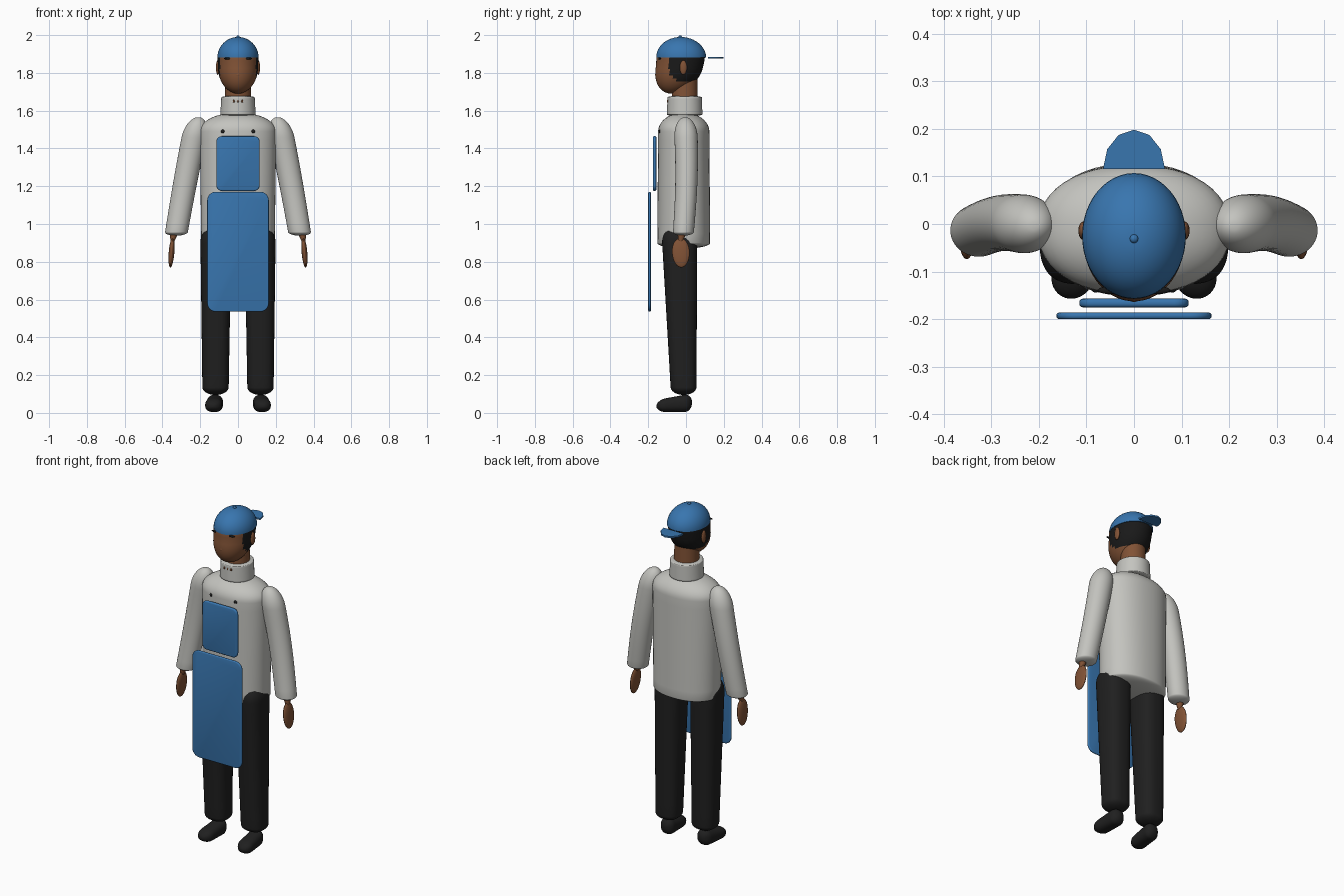
import bpy, bmesh, math
from mathutils import Vector

cube = bpy.data.objects.get("Cube")
if cube:
    bpy.data.objects.remove(cube, do_unlink=True)


def material(name, red, green, blue):
    mat = bpy.data.materials.new(name)
    mat.use_nodes = True
    mat.diffuse_color = (red, green, blue, 1)
    shader = next(node for node in mat.node_tree.nodes if node.type == 'BSDF_PRINCIPLED')
    shader.inputs["Base Color"].default_value = (red, green, blue, 1)
    return mat


SHIRT = material("light_grey_cloth", 0.55, 0.55, 0.52)
BLUE = material("blue_cloth", 0.04, 0.18, 0.43)
BLACK = material("black_cloth", 0.014, 0.014, 0.014)
SKIN = material("brown_skin", 0.22, 0.085, 0.036)
HAIR = material("black_hair", 0.01, 0.01, 0.01)
WHITE = material("eye_white", 0.6, 0.57, 0.52)
LIP = material("dark_lip", 0.07, 0.025, 0.018)


def finish(name, bm, *mats, rule=None):
    """Turn the mesh into a smooth object, coloured by an optional face rule."""
    bmesh.ops.recalc_face_normals(bm, faces=bm.faces)
    if rule:
        for face in bm.faces:
            face.material_index = rule(face.calc_center_median())
    mesh = bpy.data.meshes.new(name)
    bm.to_mesh(mesh)
    bm.free()
    for mat in mats:
        mesh.materials.append(mat)
    part = bpy.data.objects.new(name, mesh)
    bpy.context.collection.objects.link(part)
    bpy.ops.object.select_all(action='DESELECT')
    part.select_set(True)
    bpy.context.view_layer.objects.active = part
    bpy.ops.object.shade_smooth_by_angle(angle=math.radians(50))


def signed_power(value, power):
    return math.copysign(abs(value) ** (2 / power), value)


def tube(name, start, end, radii, end_radii, caps, *mats,
         axis='z', bend=(0, 0, 0), power=2, side=1, sides=48, rule=None):
    """Tapered tube with elliptical ends; caps are the lengths of those ends."""
    start, end, bend = Vector(start), Vector(end), Vector(bend)
    radii, end_radii = Vector(radii), Vector(end_radii)
    along = 'xyz'.index(axis)
    across = [i for i in range(3) if i != along]
    length = end[along] - start[along]
    steps = 12
    angles = [math.pi / 2 * k / steps for k in range(1, steps + 1)]
    # Stations hold the distance along the tube and the width there
    stations = [(caps[0] * (1 - math.cos(a)), math.sin(a)) for a in angles]
    body = length - sum(caps)
    stations += [(caps[0] + body * k / steps, 1) for k in range(1, steps)]
    stations += [(length - caps[1] * (1 - math.cos(a)), math.sin(a)) for a in reversed(angles)]

    bm = bmesh.new()
    loops = []
    for distance, width in stations:
        t = distance / length
        centre = start.lerp(end, t) + bend * math.sin(math.pi * t)
        radius = radii.lerp(end_radii, t) * width
        loop = []
        for i in range(sides):
            turn = math.tau * i / sides
            point = centre.copy()
            point[across[0]] += radius.x * signed_power(math.cos(turn), power)
            point[across[1]] += radius.y * signed_power(math.sin(turn), power)
            point.x *= side
            loop.append(bm.verts.new(point))
        loops.append(loop)
    for low, high in zip(loops, loops[1:]):
        for i in range(sides):
            bm.faces.new((low[i - 1], low[i], high[i], high[i - 1]))
    bm.faces.new(loops[0])
    bm.faces.new(loops[-1])
    bmesh.ops.remove_doubles(bm, verts=bm.verts, dist=1e-6)
    finish(name, bm, *mats, rule=rule)


def ball(name, mat, centre, size):
    bm = bmesh.new()
    bmesh.ops.create_uvsphere(bm, u_segments=20, v_segments=12, radius=1)
    bmesh.ops.scale(bm, vec=size, verts=bm.verts)
    bmesh.ops.translate(bm, vec=centre, verts=bm.verts)
    finish(name, bm, mat)


def panel(name, centre, size, corner, edge):
    """Upright cloth panel with rounded corners and soft rims."""
    bm = bmesh.new()
    bmesh.ops.create_cube(bm, size=1)
    bmesh.ops.scale(bm, vec=size, verts=bm.verts)
    bmesh.ops.translate(bm, vec=centre, verts=bm.verts)
    depth = [e for e in bm.edges if e.verts[0].co.y != e.verts[1].co.y]
    bmesh.ops.bevel(bm, geom=depth, offset=corner, segments=6, profile=0.5, affect='EDGES')
    rim = [e for e in bm.edges if any(len(f.verts) > 4 for f in e.link_faces)]
    bmesh.ops.bevel(bm, geom=rim, offset=edge, segments=3, profile=0.5, affect='EDGES')
    finish(name, bm, BLUE)


def hair_rule(centre):
    """Hair covers the back and sides, slanting back below the temple."""
    hairline = max(0, 1.8 - centre.z) - 0.09
    return int(centre.z > 1.757 and centre.y > hairline)


# Tunic, collar and neck
tube("tunic", (0, -0.012, 0.87), (0, -0.012, 1.59), (0.194, 0.14), (0.204, 0.135),
     (0.03, 0.1), SHIRT, power=2.2)
tube("collar", (0, -0.007, 1.57), (0, -0.007, 1.68), (0.094, 0.094), (0.088, 0.091),
     (0.01, 0.01), SHIRT)
tube("neck", (0, -0.007, 1.6), (0, -0.007, 1.8), (0.07, 0.07), (0.066, 0.066),
     (0.01, 0.01), SKIN)
for i, place in enumerate(("right", "middle", "left")):
    ball(f"throat_patch_{place}", SKIN, ((i - 1) * 0.022, -0.096, 1.65), (0.005, 0.005, 0.008))

# Head and face
tube("head", (0, -0.075, 1.69), (0, -0.025, 1.97), (0.1, 0.115), (0.112, 0.135),
     (0.13, 0.1), SKIN, HAIR, bend=(0, 0.015, 0), sides=64, rule=hair_rule)
tube("nose", (0, -0.148, 1.78), (0, -0.145, 1.87), (0.02, 0.017), (0.005, 0.007),
     (0.01, 0.02), SKIN)
ball("upper_lip", LIP, (0, -0.142, 1.76), (0.028, 0.007, 0.004))
ball("lower_lip", LIP, (0, -0.138, 1.748), (0.024, 0.007, 0.005))

# Cap worn backwards: dome, button and flat brim
tube("cap_dome", (0, -0.025, 1.88), (0, -0.028, 1.99), (0.109, 0.132), (0.109, 0.132),
     (0.001, 0.108), BLUE)
ball("cap_button", BLUE, (0, -0.031, 1.991), (0.009, 0.009, 0.008))
bm = bmesh.new()
arc = [math.pi * k / 6 for k in range(7)]
brim = bm.faces.new([bm.verts.new((0.065 * math.cos(a), 0.116 + 0.082 * math.sin(a), 1.876))
                     for a in arc])
raised = bmesh.ops.extrude_face_region(bm, geom=[brim])["geom"]
bmesh.ops.translate(bm, vec=(0, 0, 0.009),
                    verts=[item for item in raised if isinstance(item, bmesh.types.BMVert)])
finish("cap_brim", bm, BLUE)

# Apron
panel("apron_bib", (0, -0.166, 1.32), (0.23, 0.018, 0.29), 0.03, 0.007)
panel("apron_skirt", (0, -0.193, 0.853), (0.326, 0.014, 0.635), 0.045, 0.006)

# Paired limbs and details
for side, word in ((1, "left"), (-1, "right")):
    tube(f"{word}_sleeve", (0.329, -0.015, 0.938), (0.21, -0.004, 1.566), (0.06, 0.055),
         (0.068, 0.063), (0.02, 0.11), SHIRT, bend=(0.004, 0.012, 0), side=side)
    tube(f"{word}_wrist", (0.348, -0.03, 0.9), (0.338, -0.02, 0.96), (0.008, 0.01),
         (0.025, 0.026), (0.01, 0.01), SKIN, side=side)
    tube(f"{word}_hand", (0.358, -0.025, 0.77), (0.346, -0.03, 0.925), (0.015, 0.046),
         (0.015, 0.046), (0.08, 0.07), SKIN, side=side)
    tube(f"{word}_trouser_leg", (0.119, -0.012, 0.095), (0.117, -0.036, 1), (0.069, 0.067),
         (0.083, 0.096), (0.04, 0.1), BLACK, power=2.6, side=side)
    tube(f"{word}_shoe", (0.132, -0.157, 0.036), (0.119, 0.032, 0.054), (0.046, 0.032),
         (0.042, 0.049), (0.05, 0.04), BLACK, axis='y', power=2.4, side=side)
    ball(f"{word}_ear", SKIN, (side * 0.107, -0.014, 1.828), (0.01, 0.019, 0.038))
    ball(f"{word}_eye", WHITE, (side * 0.042, -0.138, 1.85), (0.013, 0.006, 0.005))
    ball(f"{word}_pupil", HAIR, (side * 0.042, -0.142, 1.85), (0.005, 0.004, 0.005))
    ball(f"{word}_eyebrow", HAIR, (side * 0.05, -0.139, 1.876), (0.026, 0.008, 0.006))
    ball(f"{word}_strap_button", BLACK, (side * 0.08, -0.136, 1.49), (0.01, 0.008, 0.01))
